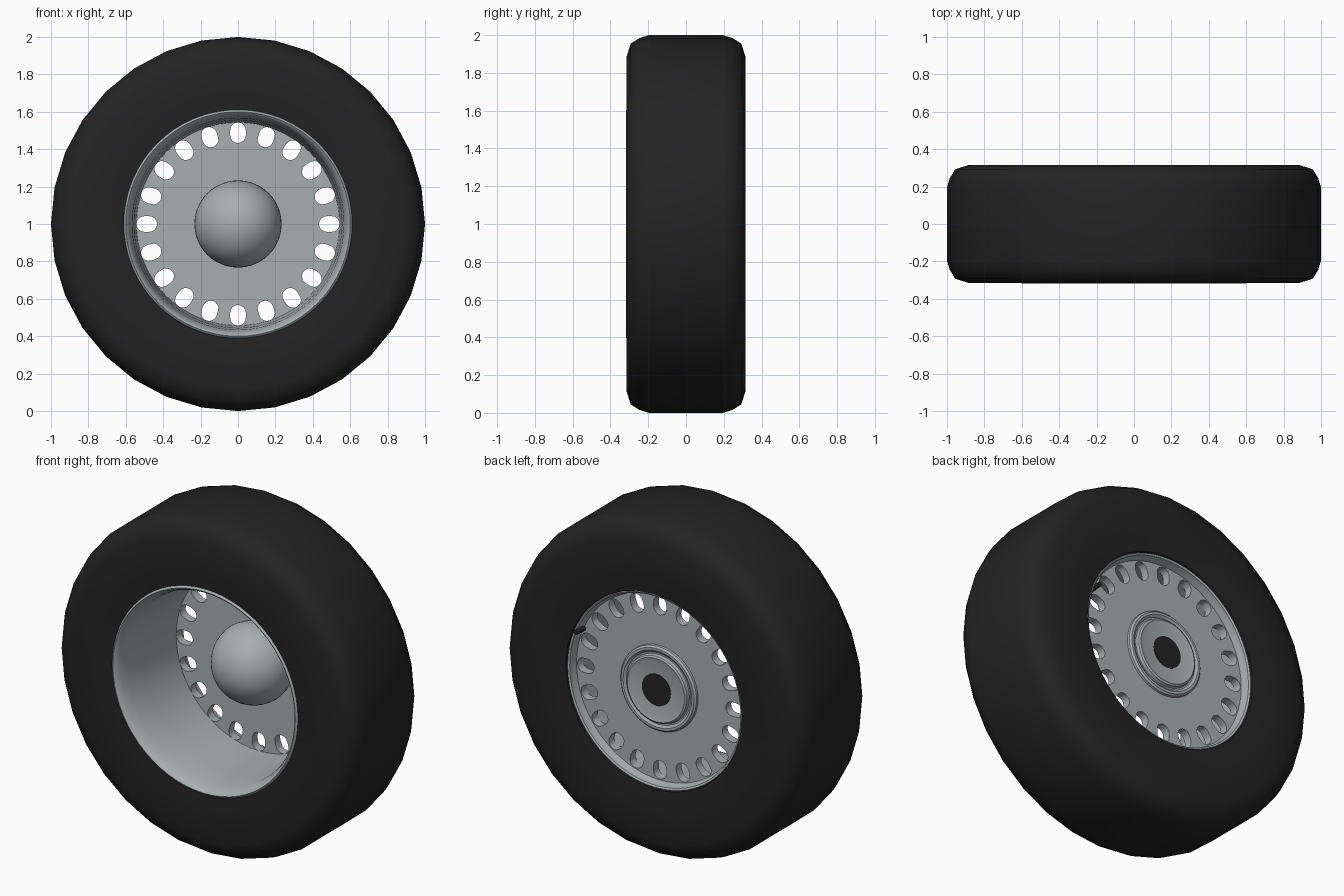
import bpy, bmesh, math
from mathutils import Matrix, Vector

old = bpy.data.objects.get("Cube")
if old:
    bpy.data.objects.remove(old, do_unlink=True)

AXLE = Vector((0, 0, 1))


def material(name, rgb, rough):
    m = bpy.data.materials.new(name)
    m.use_nodes = True
    m.diffuse_color = (*rgb, 1)
    bsdf = m.node_tree.nodes["Principled BSDF"]
    bsdf.inputs["Base Color"].default_value = (*rgb, 1)
    bsdf.inputs["Roughness"].default_value = rough
    return m


rubber = material("black rubber", (0.017, 0.017, 0.017), 0.8)
metal = material("grey metal", (0.39, 0.43, 0.43), 0.5)


def finish(name, bm, mat, angle):
    bmesh.ops.recalc_face_normals(bm, faces=bm.faces)
    mesh = bpy.data.meshes.new(name)
    bm.to_mesh(mesh)
    bm.free()
    obj = bpy.data.objects.new(name, mesh)
    bpy.context.collection.objects.link(obj)
    mesh.materials.append(mat)
    smooth(obj, angle)
    return obj


def smooth(obj, angle):
    bpy.ops.object.select_all(action='DESELECT')
    obj.select_set(True)
    bpy.context.view_layer.objects.active = obj
    bpy.ops.object.shade_smooth_by_angle(angle=math.radians(angle))


def lathe(name, profile, mat, steps=64, closed=True, angle=35):
    """Spin a (radius, y) profile around the axle."""
    bm = bmesh.new()
    verts = [bm.verts.new((r, y, AXLE.z)) for r, y in profile]
    pairs = list(zip(verts, verts[1:] + verts[:1]))
    edges = [bm.edges.new(p) for p in (pairs if closed else pairs[:-1])]
    bmesh.ops.spin(bm, geom=verts + edges, cent=AXLE, axis=(0, 1, 0),
                   angle=2 * math.pi, steps=steps)
    bmesh.ops.remove_doubles(bm, verts=bm.verts, dist=1e-4)
    return finish(name, bm, mat, angle)


# Tyre: mirrored tread and shoulders, with different bead radii front and back
shoulder = [(0.70, 0.315), (0.885, 0.315), (0.955, 0.293), (0.985, 0.245), (1.0, 0.195)]
front_half = [(r, -y) for r, y in shoulder]
lathe("tyre", [(0.585, -0.26), (0.61, -0.308)] + front_half + shoulder[::-1]
      + [(0.58, 0.302), (0.565, 0.26)], rubber, steps=32, angle=50)

# Rim barrel with a rolled front lip and a thin back lip
lathe("rim_barrel", [
    (0.600, -0.26), (0.613, -0.295), (0.610, -0.312), (0.600, -0.318),
    (0.590, -0.310), (0.578, -0.285), (0.566, -0.24), (0.556, -0.10),
    (0.543, 0.19), (0.543, 0.235), (0.558, 0.262), (0.562, 0.29),
    (0.572, 0.296), (0.580, 0.285), (0.575, 0.24)], metal, angle=50)

# Wheel disc, pierced by a ring of rounded slots
disc = lathe("wheel_disc", [(0, 0.195), (0.555, 0.195), (0.555, 0.245), (0, 0.245)],
             metal, closed=False)


def slot_outline(half_width, half_length, n=8):
    straight = half_length - half_width
    points = []
    for side in (1, -1):
        for i in range(n + 1):
            a = math.pi * i / n
            points.append((side * half_width * math.cos(a),
                           side * (straight + half_width * math.sin(a))))
    return points


bm = bmesh.new()
SLOTS = 20
for k in range(SLOTS):
    turn = Matrix.Translation(AXLE) @ Matrix.Rotation(2 * math.pi * k / SLOTS, 4, 'Y')
    ring = [bm.verts.new(turn @ Vector((x, 0.1, 0.488 + z)))
            for x, z in slot_outline(0.042, 0.055)]
    face = bm.faces.new(ring)
    extruded = bmesh.ops.extrude_face_region(bm, geom=[face], use_keep_orig=True)
    moved = [g for g in extruded["geom"] if isinstance(g, bmesh.types.BMVert)]
    bmesh.ops.translate(bm, verts=moved, vec=(0, 0.25, 0))
cutter = finish("slot_cutter", bm, metal, 30)
cutter.hide_render = True
cut = disc.modifiers.new("slots", 'BOOLEAN')
cut.operation = 'DIFFERENCE'
cut.solver = 'EXACT'
cut.object = cutter
bpy.context.view_layer.objects.active = disc
bpy.ops.object.modifier_apply(modifier=cut.name)
bpy.data.objects.remove(cutter, do_unlink=True)
smooth(disc, 30)

# Hub dome inside the wheel: short neck and a hemisphere
R, BASE, N = 0.233, 0.15, 12
dome = [(0.222, 0.21)]
for i in range(N + 1):
    a = math.pi / 2 * i / N
    dome.append((R * math.cos(a) if i < N else 0, BASE - R * math.sin(a)))
lathe("hub_dome", dome, metal, closed=False, steps=48)

# Stepped hub boss on the back
lathe("hub_boss", [
    (0.252, 0.24), (0.250, 0.258), (0.240, 0.268), (0.226, 0.268), (0.212, 0.258),
    (0.203, 0.258), (0.198, 0.276), (0.188, 0.282), (0.172, 0.277), (0, 0.277)],
    metal, closed=False, steps=48)

# Dark axle bore as a thin plate
lathe("axle_bore", [(0, 0.274), (0.094, 0.274), (0.094, 0.280), (0, 0.280)],
      rubber, closed=False, steps=32)

# Valve stem beside the back lip
bm = bmesh.new()
bmesh.ops.create_cone(bm, cap_ends=True, segments=12, radius1=0.018, radius2=0.014,
                      depth=0.09,
                      matrix=Matrix.Translation(AXLE + Vector((0.505, 0.27, 0.22)))
                      @ Matrix.Rotation(-math.pi / 2, 4, 'X'))
finish("valve_stem", bm, rubber, 35)
